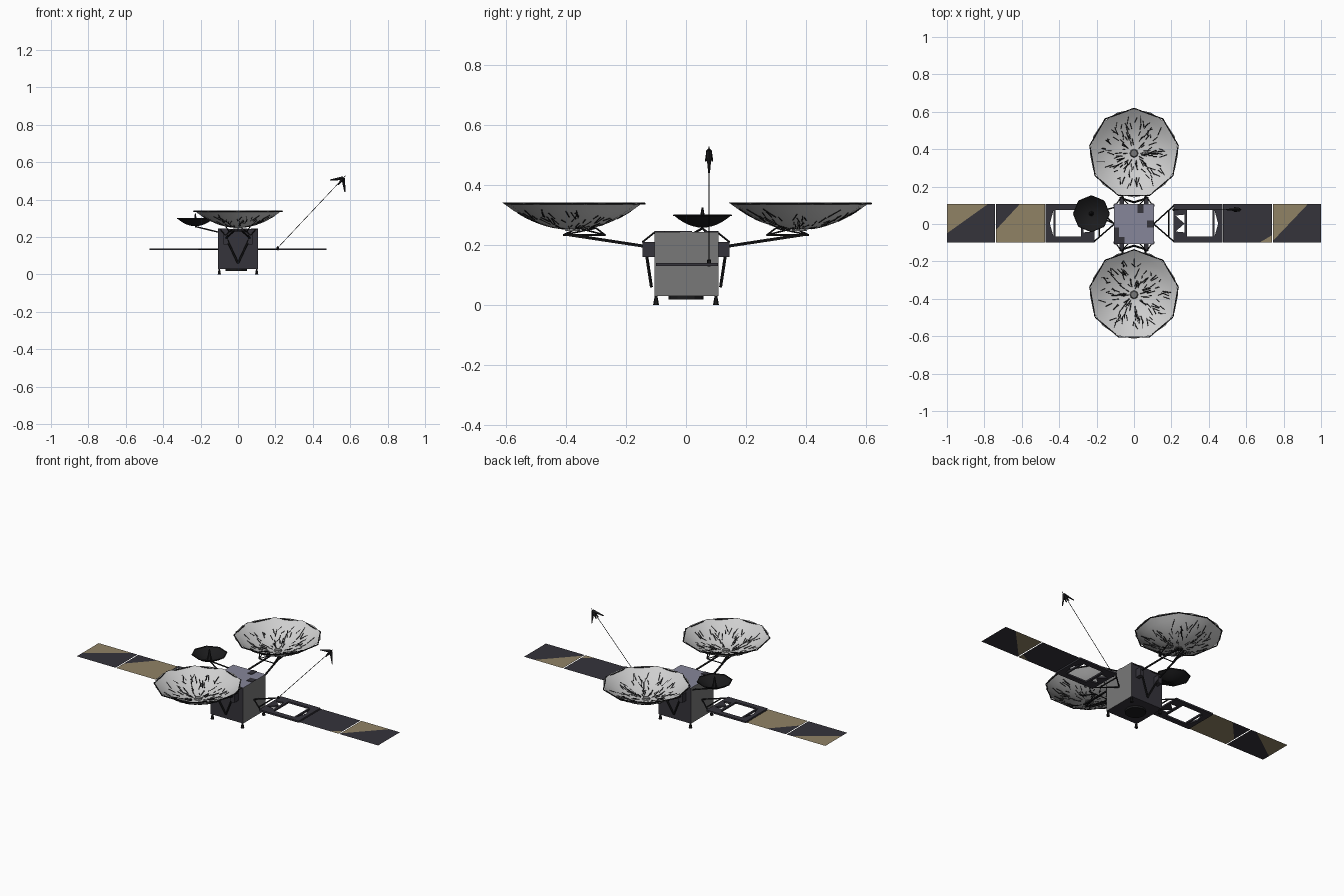
import bpy, bmesh, math, random
from mathutils import Vector, Matrix

cube = bpy.data.objects.get("Cube")
if cube:
    bpy.data.objects.remove(cube)
random.seed(4)


def material(name, r, g, b):
    m = bpy.data.materials.new(name)
    m.use_nodes = True
    m.diffuse_color = (r, g, b, 1)
    m.node_tree.nodes["Principled BSDF"].inputs["Base Color"].default_value = (r, g, b, 1)
    return m


BLACK = material("black", 0.011, 0.011, 0.012)
DARK = material("dark slate", 0.035, 0.033, 0.043)
GREY = material("side grey", 0.19, 0.19, 0.19)
BLUE = material("blue grey", 0.24, 0.24, 0.32)
GOLD = material("dull gold", 0.28, 0.225, 0.13)
SILVER = material("silver", 0.62, 0.62, 0.62)


def finish(name, bm, *mats):
    mesh = bpy.data.meshes.new(name)
    bm.to_mesh(mesh)
    bm.free()
    for m in mats:
        mesh.materials.append(m)
    ob = bpy.data.objects.new(name, mesh)
    bpy.context.collection.objects.link(ob)
    return ob


def add_box(bm, lo, hi):
    lo, hi = Vector(lo), Vector(hi)
    mat = Matrix.Translation((lo + hi) / 2) @ Matrix.Diagonal((*(hi - lo), 1))
    bmesh.ops.create_cube(bm, size=1, matrix=mat)


def add_rod(bm, a, b, r1, r2=None, sides=5):
    a, b = Vector(a), Vector(b)
    turn = (b - a).to_track_quat('Z', 'Y').to_matrix().to_4x4()
    bmesh.ops.create_cone(bm, cap_ends=True, segments=sides, radius1=r1,
                          radius2=r1 if r2 is None else r2, depth=(b - a).length,
                          matrix=Matrix.Translation((a + b) / 2) @ turn)


def add_prism(bm, pts, z0, z1):
    face = bm.faces.new([bm.verts.new((x, y, z0)) for x, y in pts])
    new = bmesh.ops.extrude_face_region(bm, geom=[face])["geom"]
    for v in new:
        if isinstance(v, bmesh.types.BMVert):
            v.co.z = z1


def rods(name, segs, r, mat=BLACK):
    bm = bmesh.new()
    for a, b in segs:
        add_rod(bm, a, b, r)
    return finish(name, bm, mat)


# Body: grey sides, slate front and back, blue grey top
bm = bmesh.new()
add_box(bm, (-0.108, -0.106, 0.03), (0.108, 0.108, 0.244))
for f in bm.faces:
    f.normal_update()
    f.material_index = 1 if abs(f.normal.x) > 0.5 else 2 if f.normal.z > 0.5 else 0
finish("body", bm, DARK, GREY, BLUE)

# Dark patches on the top deck
bm = bmesh.new()
add_box(bm, (-0.108, -0.106, 0.243), (-0.05, -0.07, 0.247))
add_box(bm, (-0.108, -0.07, 0.243), (-0.08, -0.02, 0.247))
add_box(bm, (0.07, -0.02, 0.243), (0.108, 0.02, 0.247))
add_box(bm, (0.02, 0.06, 0.243), (0.05, 0.108, 0.247))
finish("deck_patches", bm, DARK)

# Belly plate and feet
bm = bmesh.new()
add_rod(bm, (-0.01, 0, 0.018), (-0.01, 0, 0.032), 0.058, sides=12)
finish("belly_plate", bm, BLACK)
bm = bmesh.new()
for x in (-0.1, 0.1):
    for y in (-0.1, 0.1):
        add_rod(bm, (x, y, 0), (x, y, 0.032), 0.01, 0.004, 6)
finish("feet", bm, BLACK)


def bowl(name, cx, cy, z0, radius, height, sides, mat):
    bm = bmesh.new()
    steps = 6
    loops = []
    for i in range(1, steps + 1):
        r = radius * i / steps
        loops.append([bm.verts.new((cx + r * math.cos(t), cy + r * math.sin(t),
                                    z0 + height * (i / steps) ** 2))
                      for t in (math.tau * k / sides for k in range(sides))])
    bm.faces.new(loops[0])
    for a, b in zip(loops, loops[1:]):
        for k in range(sides):
            n = (k + 1) % sides
            bm.faces.new((a[k], b[k], b[n], a[n]))
    for f in bm.faces:
        f.smooth = True
    return finish(name, bm, mat)


def rim(name, cx, cy, z, radius, sides, r, mat=BLACK):
    pts = [Vector((cx + radius * math.sin(math.tau * k / sides),
                   cy + radius * math.cos(math.tau * k / sides), z)) for k in range(sides)]
    return rods(name, [(pts[k], pts[k - 1]) for k in range(sides)], r, mat)


R, Z0, H = 0.236, 0.25, 0.092
for side, label in ((-1, "front"), (1, "back")):
    cy = 0.378 * side
    # Large dish with its rim and mesh ribs
    bowl(label + "_dish", 0, cy, Z0, R, H, 16, SILVER)
    rim(label + "_dish_rim", 0, cy, 0.338, 0.24, 9, 0.0035)

    def on_bowl(r, t):
        return Vector((r * math.cos(t), cy + r * math.sin(t), Z0 + H * (r / R) ** 2 + 0.001))
    segs = []
    for _ in range(130):
        t = random.uniform(0, math.tau)
        r = random.uniform(0.03, 0.17)
        segs.append((on_bowl(r, t), on_bowl(r + random.uniform(0.015, 0.045),
                                            t + random.uniform(-0.12, 0.12))))
    rods(label + "_dish_ribs", segs, 0.0022)
    bm = bmesh.new()
    add_rod(bm, (0, cy, 0.247), (0, cy, 0.262), 0.026, 0.018, 8)
    finish(label + "_dish_hub", bm, GREY)

    # Truss under the dish and the boom back to the body
    segs = []
    foot = [Vector((x, side * y, 0.233)) for x, y in ((0, 0.41), (-0.05, 0.27), (0.05, 0.27))]
    for k, p in enumerate(foot):
        segs.append((p, foot[k - 1]))
        for q in (0.36, 0.3):
            segs.append((p, (p.x * 1.3, side * q, 0.256)))
    rods(label + "_truss", segs, 0.003)
    rods(label + "_boom", [((s * 0.065, side * 0.13, 0.194), (s * 0.02, side * 0.4, 0.235))
                           for s in (-1, 1)], 0.0055)

    # Brackets, V brace and upper struts on the body wall
    bm = bmesh.new()
    for s in (-1, 1):
        add_box(bm, (s * 0.065 - 0.012, side * 0.125 - 0.02, 0.16),
                (s * 0.065 + 0.012, side * 0.125 + 0.02, 0.21))
    finish(label + "_brackets", bm, DARK)
    rods(label + "_v_brace", [((s * 0.068, side * 0.138, 0.205), (0, side * 0.116, 0.06))
                              for s in (-1, 1)], 0.0055)
    rods(label + "_upper_struts", [((s * 0.068, side * 0.145, 0.21), (e, side * 0.105, 0.242))
                                   for s in (-1, 1) for e in (s * 0.095, s * 0.03)], 0.003)

# Small dark dish with feed and boom
sx, sy = -0.228, 0.055
bowl("small_dish", sx, sy, 0.258, 0.095, 0.04, 8, BLACK)
rim("small_dish_rim", sx, sy, 0.299, 0.096, 8, 0.003)
bm = bmesh.new()
add_rod(bm, (sx, sy, 0.258), (sx, sy, 0.325), 0.014, 0.003, 6)
finish("small_dish_feed", bm, BLACK)
rods("small_dish_boom", [((sx, sy, 0.256), (-0.1, y, z)) for y, z in
                         ((0.0, 0.225), (0.09, 0.225))], 0.004)

# Solar wings: yoke and open frame, mirrored
for s, label in ((-1, "right"), (1, "left")):
    z = 0.135
    rods(label + "_yoke", [((s * 0.105, 0, z), (s * 0.215, y, z)) for y in (-0.095, 0.1)]
         + [((s * 0.185, -0.07, z), (s * 0.185, 0.075, z))], 0.004)
    bm = bmesh.new()
    bars = [
        [(0.21, 0.075), (0.472, 0.075), (0.472, 0.107), (0.21, 0.107)],
        [(0.21, -0.1), (0.472, -0.1), (0.472, -0.068), (0.21, -0.068)],
        [(0.21, -0.068), (0.222, -0.068), (0.222, 0.075), (0.21, 0.075)],
        [(0.27, -0.068), (0.284, -0.068), (0.284, 0.075), (0.27, 0.075)],
        [(0.222, -0.04), (0.27, 0.002), (0.222, 0.045)],
        [(0.222, 0.045), (0.27, 0.05), (0.27, 0.075), (0.222, 0.075)],
        [(0.222, -0.068), (0.27, -0.068), (0.27, -0.045), (0.222, -0.04)],
        [(0.42, -0.068), (0.43, -0.068), (0.43, 0.075), (0.42, 0.075)],
        [(0.43, -0.068), (0.472, -0.068), (0.472, 0.075), (0.43, 0.075), (0.45, 0.002)],
    ]
    for b in bars:
        add_prism(bm, [(s * x, y) for x, y in b], z - 0.005, z + 0.005)
    bmesh.ops.recalc_face_normals(bm, faces=bm.faces)
    finish(label + "_wing_frame", bm, DARK)


def panel(name, x0, x1, p, q, upper, lower):
    """Flat panel, split in two colours along the line from p to q."""
    bm = bmesh.new()
    bm.faces.new([bm.verts.new((x, y, 0.135)) for x, y in
                  ((x0, -0.1), (x1, -0.1), (x1, 0.107), (x0, 0.107))])
    p, q = Vector((*p, 0.135)), Vector((*q, 0.135))
    n = Vector((p.y - q.y, q.x - p.x, 0)).normalized()
    bmesh.ops.bisect_plane(bm, geom=bm.verts[:] + bm.edges[:] + bm.faces[:],
                           plane_co=p, plane_no=n)
    for f in bm.faces:
        f.material_index = 0 if (f.calc_center_median() - p).dot(n) > 0 else 1
    finish(name, bm, upper, lower)


panel("right_outer_panel", -1.0, -0.743, (-1, -0.05), (-0.78, 0.107), GOLD, DARK)
panel("right_inner_panel", -0.737, -0.477, (-0.737, -0.03), (-0.61, 0.107), DARK, GOLD)
panel("left_inner_panel", 0.477, 0.737, (0.67, -0.1), (0.737, -0.06), DARK, GOLD)
panel("left_outer_panel", 0.743, 1.0, (0.743, -0.09), (0.93, 0.107), GOLD, DARK)

# Long thin mast with swept vanes at its tip
base, tip = Vector((0.21, 0.077, 0.14)), Vector((0.575, 0.077, 0.528))
rods("mast", [(base, tip)], 0.0016)
bm = bmesh.new()
add_rod(bm, base - Vector((0, 0, 0.01)), base + Vector((0.005, 0, 0.01)), 0.007)
for end in ((0.492, 0.077, 0.505), (0.572, 0.077, 0.44), (0.535, 0.066, 0.48), (0.535, 0.088, 0.48)):
    add_rod(bm, Vector((0.562, 0.077, 0.515)), end, 0.01, 0.003, 4)
finish("mast_vanes", bm, BLACK)
